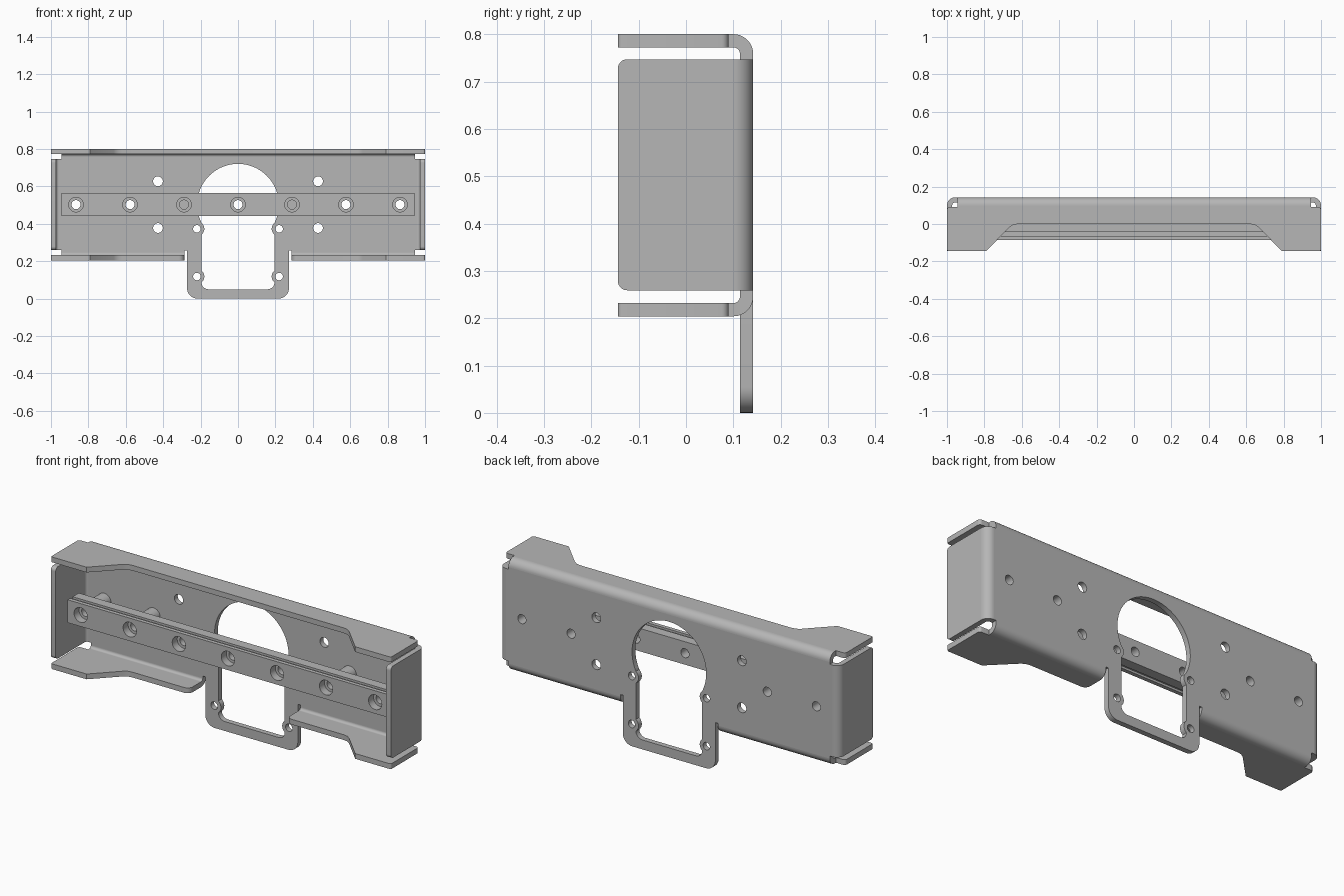
import bpy, bmesh
from math import cos, sin, radians, pi
from mathutils import Vector

if "Cube" in bpy.data.objects:
    bpy.data.objects.remove(bpy.data.objects["Cube"])

steel = bpy.data.materials.new("grey steel")
steel.use_nodes = True
GREY = (0.47, 0.47, 0.47, 1)
steel.diffuse_color = GREY
steel.node_tree.nodes["Principled BSDF"].inputs["Base Color"].default_value = GREY

MID = 0.5025                      # height of the rail and opening centre
BACK, INNER = 0.142, 0.114        # back sheet faces
T = BACK - INNER                  # sheet thickness
BEND_Y, R_IN, R_OUT = 0.1, 0.014, 0.042


def arc(cx, cy, r, a0, a1, n=10):
    angles = [radians(a0 + (a1 - a0) * i / n) for i in range(n + 1)]
    return [(cx + r * cos(a), cy + r * sin(a)) for a in angles]


def circle(cx, cy, r, n=32):
    return [(cx + r * cos(2 * pi * i / n), cy + r * sin(2 * pi * i / n)) for i in range(n)]


def mirrored(half):
    return half + [(-x, y) for x, y in reversed(half)]


def rect(x0, y0, x1, y1):
    return [(x0, y0), (x1, y0), (x1, y1), (x0, y1)]


PLACE = {"xy": lambda a, b, d: (a, b, d),
         "xz": lambda a, b, d: (a, d, b),
         "yz": lambda a, b, d: (d, a, b)}


def plate(name, plane, loops, d0, d1):
    """Flat plate: first loop is the outline, the others are holes."""
    curve = bpy.data.curves.new(name, 'CURVE')
    curve.dimensions = '2D'
    curve.fill_mode = 'BOTH'
    curve.extrude = abs(d1 - d0) / 2
    for loop in loops:
        spline = curve.splines.new('POLY')
        spline.points.add(len(loop) - 1)
        for point, (a, b) in zip(spline.points, loop):
            point.co = (a, b, 0, 1)
        spline.use_cyclic_u = True
    helper = bpy.data.objects.new(name + "_outline", curve)
    bpy.context.collection.objects.link(helper)
    bpy.context.view_layer.update()
    deps = bpy.context.evaluated_depsgraph_get()
    mesh = bpy.data.meshes.new_from_object(helper.evaluated_get(deps))
    bpy.data.objects.remove(helper)
    bm = bmesh.new()
    bm.from_mesh(mesh)
    for v in bm.verts:
        v.co = Vector(PLACE[plane](v.co.x, v.co.y, v.co.z + (d0 + d1) / 2))
    bmesh.ops.remove_doubles(bm, verts=bm.verts, dist=0.0002)
    bmesh.ops.recalc_face_normals(bm, faces=bm.faces)
    bm.to_mesh(mesh)
    bm.free()
    mesh.materials.clear()
    mesh.materials.append(steel)
    obj = bpy.data.objects.new(name, mesh)
    bpy.context.collection.objects.link(obj)
    bpy.ops.object.select_all(action='DESELECT')
    obj.select_set(True)
    bpy.context.view_layer.objects.active = obj
    bpy.ops.object.shade_smooth_by_angle(angle=radians(35))
    return obj


def bend(name, plane, cx, cy, a0, d0, d1):
    """Quarter-round fold joining two sheets."""
    ring = arc(cx, cy, R_OUT, a0, a0 + 90) + arc(cx, cy, R_IN, a0 + 90, a0)
    plate(name, plane, [ring], d0, d1)


# Back plate with hanging tab, keyhole opening and screw holes
Z_TOP, Z_LOW, X_END = 0.758, 0.246, 0.958
outline = mirrored([(0.945, Z_TOP), (0.945, 0.747), (X_END, 0.747), (X_END, 0.259),
                    (0.945, 0.259), (0.945, Z_LOW), (0.287, Z_LOW), (0.287, 0.257),
                    (0.272, 0.257)] + arc(0.217, 0.055, 0.055, 0, -90))
EAR_X, EAR_Z = 0.22, (0.373, 0.118)
opening = arc(0, MID, 0.218, 87, -26.6, 28)
for z in EAR_Z:
    opening += arc(EAR_X, z, 0.04, 128.7, 231.3)
opening += arc(0.158, 0.087, 0.037, 0, -90)
POSTS = [s * x for s in (-1, 1) for x in (0.577, 0.866)]
holes = [circle(x, MID, 0.024) for x in POSTS]
for s in (-1, 1):
    holes += [circle(s * EAR_X, z, 0.02) for z in EAR_Z]
    holes += [circle(s * 0.428, MID + dz, 0.026) for dz in (-0.125, 0.125)]
plate("back_plate", "xz", [outline, mirrored(opening)] + holes, INNER, BACK)

# Top flange: deep ends, shallow middle
FRONT = -0.144
end_edge = ([(0.945, BEND_Y), (0.945, 0.09)] + arc(0.985, 0.075, 0.015, 90, 0, 5)
            + arc(0.99, FRONT + 0.01, 0.01, 0, -90, 5)
            + [(0.79, FRONT), (0.665, -0.017), (0.645, -0.004), (0.62, 0)])
plate("top_flange", "xy", [mirrored(end_edge)], 0.8 - T, 0.8)
bend("top_bend", "yz", BEND_Y, Z_TOP, 0, -0.945, 0.945)

for side, s in (("left", 1), ("right", -1)):
    # Bottom flange, split by the tab
    half = end_edge + arc(0.317, 0.03, 0.03, 270, 180) + [(0.287, BEND_Y)]
    plate(side + "_bottom_flange", "xy", [[(s * x, y) for x, y in half]], 0.204, 0.204 + T)
    bend(side + "_bottom_bend", "yz", BEND_Y, Z_LOW, -90, s * 0.287, s * 0.945)
    # Side flange with rounded front corners
    edge = ([(BEND_Y, 0.259), (BEND_Y, 0.747)] + arc(FRONT + 0.02, 0.727, 0.02, 90, 180)
            + arc(FRONT + 0.02, 0.279, 0.02, 180, 270))
    plate(side + "_side_flange", "yz", [edge], s * (1 - T), s)
    bend(side + "_side_bend", "xy", s * X_END, BEND_Y, 0 if s > 0 else 90, 0.259, 0.747)

# Guide rail in three layers: counterbored front, grooved waist, drilled base
RAIL_BACK = 0.009
for part, half_h, r, y0, y1 in (("rail_front", 0.061, 0.039, -0.085, -0.064),
                                ("rail_groove", 0.05, 0.039, -0.064, -0.043),
                                ("rail_base", 0.061, 0.024, -0.043, RAIL_BACK)):
    bores = [circle(i * 0.2887, MID, r) for i in range(-3, 4)]
    plate(part, "xz", [rect(-0.943, MID - half_h, 0.943, MID + half_h)] + bores, y0, y1)

# Hollow spacers between rail and back plate
for i, x in enumerate(POSTS):
    plate("spacer_%d" % (i + 1), "xz", [circle(x, MID, 0.04), circle(x, MID, 0.024)],
          RAIL_BACK, INNER)
